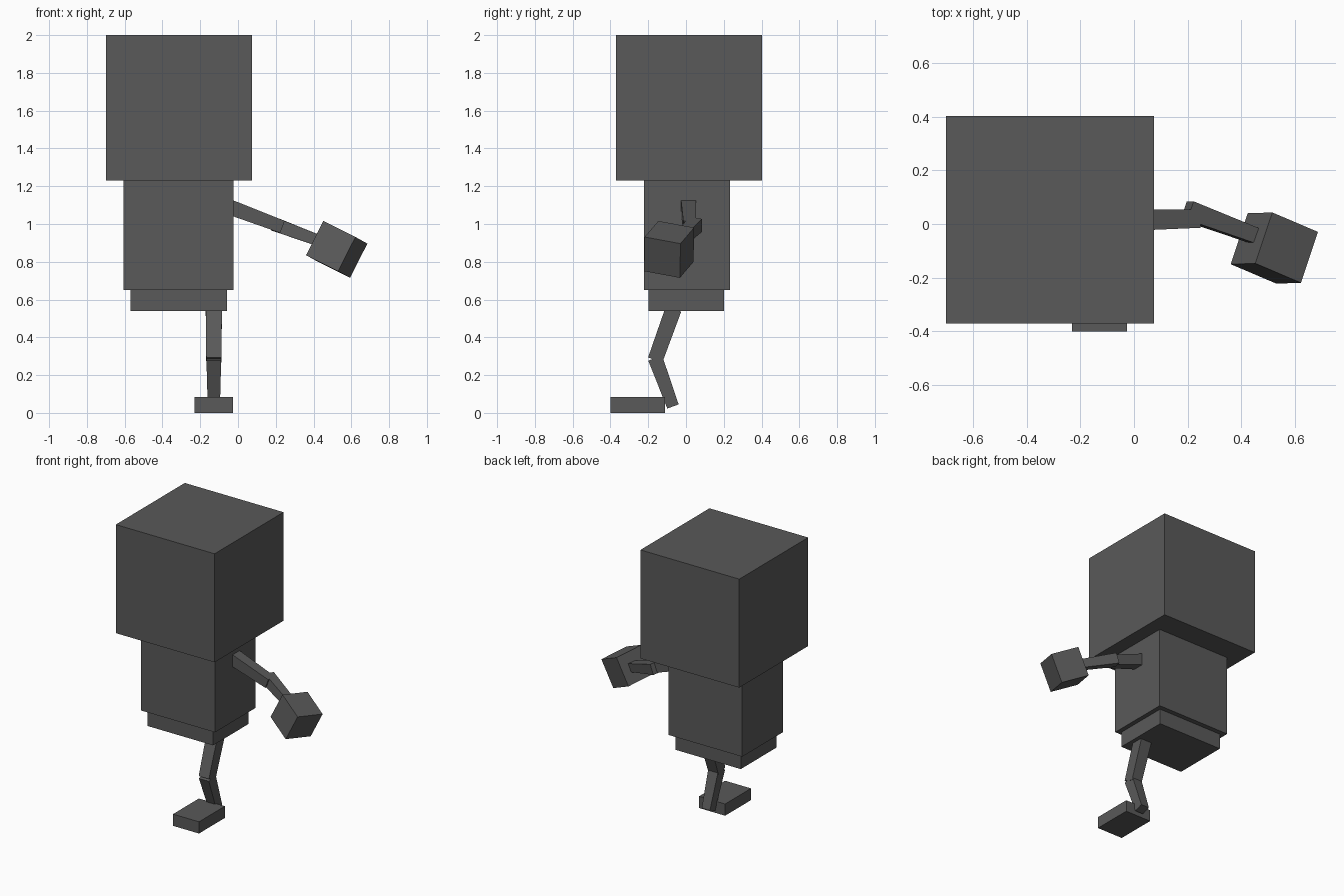
import bpy
import bmesh
from mathutils import Vector, Matrix

if "Cube" in bpy.data.objects:
    bpy.data.objects.remove(bpy.data.objects["Cube"])

grey = bpy.data.materials.new("dark_grey")
grey.diffuse_color = (0.1, 0.1, 0.1, 1)
grey.use_nodes = True
grey.node_tree.nodes["Principled BSDF"].inputs["Base Color"].default_value = grey.diffuse_color


def make_object(name, bm):
    bmesh.ops.recalc_face_normals(bm, faces=bm.faces)
    mesh = bpy.data.meshes.new(name)
    bm.to_mesh(mesh)
    bm.free()
    mesh.materials.append(grey)
    obj = bpy.data.objects.new(name, mesh)
    bpy.context.collection.objects.link(obj)
    return obj


def block(name, low, high):
    """Box between two opposite corners."""
    low, high = Vector(low), Vector(high)
    bm = bmesh.new()
    bmesh.ops.create_cube(bm, size=1)
    bmesh.ops.scale(bm, vec=high - low, verts=bm.verts)
    bmesh.ops.translate(bm, vec=(low + high) / 2, verts=bm.verts)
    return make_object(name, bm)


def limb(name, start, end, w0, w1, side):
    """Square bar tapering from w0 to w1, with one face turned towards side."""
    start, end = Vector(start), Vector(end)
    axis = (end - start).normalized()
    u = Vector(side)
    u = (u - axis * u.dot(axis)).normalized()
    v = axis.cross(u)
    bm = bmesh.new()
    bmesh.ops.create_cube(bm, size=1)
    for vert in bm.verts:
        x, y, z = vert.co
        base, w = (start, w0) if z < 0 else (end, w1)
        vert.co = base + (u * x + v * y) * w
    return make_object(name, bm)


# Body blocks
block("head", (-0.70, -0.37, 1.23), (0.075, 0.403, 2.0))
block("torso", (-0.605, -0.222, 0.65), (-0.025, 0.234, 1.23))
block("hips", (-0.57, -0.198, 0.54), (-0.057, 0.2, 0.65))

# Leg and foot
limb("upper_leg", (-0.128, -0.066, 0.55), (-0.128, -0.163, 0.28), 0.086, 0.08, (1, 0, 0))
limb("lower_leg", (-0.128, -0.163, 0.29), (-0.128, -0.069, 0.034), 0.078, 0.064, (1, 0, 0))
block("foot", (-0.23, -0.40, 0.0), (-0.026, -0.11, 0.083))

# Arm
limb("upper_arm", (-0.04, 0.014, 1.088), (0.235, 0.02, 0.985), 0.08, 0.068, (0, 1, 0))
limb("lower_arm", (0.198, 0.05, 0.997), (0.447, -0.043, 0.905), 0.073, 0.058, (0, 1, 0))

# Tilted cube hand
across = Vector((0.176, -0.075, -0.088)).normalized()
back = Vector((0.067, 0.186, -0.037))
back = (back - across * back.dot(across)).normalized()
up = across.cross(back)
bm = bmesh.new()
bmesh.ops.create_cube(bm, size=0.203)
turn = Matrix((across, back, up)).transposed().to_4x4()
bmesh.ops.transform(bm, matrix=Matrix.Translation((0.5225, -0.0895, 0.8655)) @ turn, verts=bm.verts)
make_object("hand", bm)
